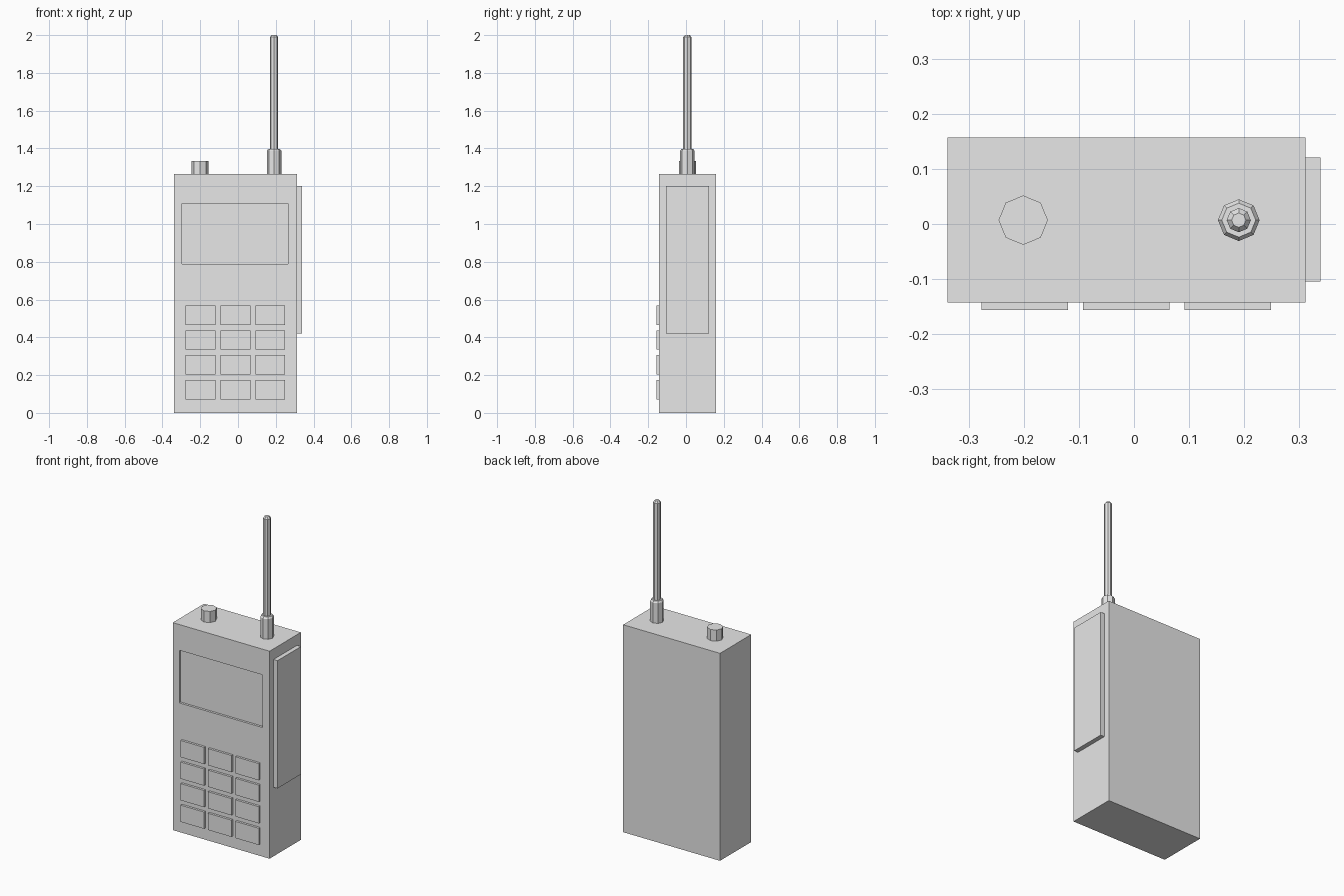
import bpy
import bmesh
from math import tau, cos, sin

default = bpy.data.objects.get("Cube")
if default:
    bpy.data.objects.remove(default, do_unlink=True)

# One plain grey for every part
grey = bpy.data.materials.new("plain_grey")
grey.use_nodes = True
grey.diffuse_color = (0.8, 0.8, 0.8, 1)
grey.node_tree.nodes["Principled BSDF"].inputs["Base Color"].default_value = (0.8, 0.8, 0.8, 1)


def finish(name, bm):
    bmesh.ops.recalc_face_normals(bm, faces=bm.faces)
    mesh = bpy.data.meshes.new(name)
    bm.to_mesh(mesh)
    bm.free()
    mesh.materials.append(grey)
    obj = bpy.data.objects.new(name, mesh)
    bpy.context.collection.objects.link(obj)
    return obj


def box(name, xs, ys, zs):
    """Box between the given limits on each axis."""
    bm = bmesh.new()
    bmesh.ops.create_cube(bm, size=1)
    for v in bm.verts:
        v.co = [lim[0] if c < 0 else lim[1] for c, lim in zip(v.co, (xs, ys, zs))]
    return finish(name, bm)


def turned(name, x, y, profile, sides=8):
    """Faceted solid of revolution from (radius, height) pairs."""
    bm = bmesh.new()
    rings = [[bm.verts.new((x + r * cos(tau * i / sides), y + r * sin(tau * i / sides), z))
              for i in range(sides)] for r, z in profile]
    for low, high in zip(rings, rings[1:]):
        for i in range(sides):
            j = (i + 1) % sides
            bm.faces.new((low[i], low[j], high[j], high[i]))
    bm.faces.new(rings[0])
    bm.faces.new(rings[-1])
    return finish(name, bm)


FRONT, TOP, SIDE = -0.143, 1.265, 0.313

# Case with a shallow recessed screen
case = box("case", (-0.34, SIDE), (FRONT, 0.158), (0, TOP))
cutter = box("screen_cutter", (-0.296, 0.264), (FRONT - 0.1, FRONT + 0.014), (0.787, 1.108))
cutter.hide_render = True
cut = case.modifiers.new("screen_recess", 'BOOLEAN')
cut.operation = 'DIFFERENCE'
cut.solver = 'EXACT'
cut.object = cutter
bpy.context.view_layer.objects.active = case
bpy.ops.object.modifier_apply(modifier=cut.name)
bpy.data.objects.remove(cutter, do_unlink=True)

# Raised plate on the left side
box("side_plate", (SIDE, 0.34), (-0.105, 0.121), (0.421, 1.2))

# Keypad
for row in range(4):
    for col in range(3):
        x = -0.278 + col * 0.185
        z = 0.072 + row * 0.1315
        box(f"key_{row + 1}_{col + 1}", (x, x + 0.158), (FRONT - 0.014, FRONT), (z, z + 0.102))

# Knob and antenna on top
turned("knob", -0.202, 0.007, [(0.045, TOP), (0.045, 1.333)])
turned("antenna_base", 0.191, 0.007, [(0.038, TOP), (0.038, 1.388), (0.031, 1.398)])
turned("antenna_rod", 0.191, 0.007, [(0.022, 1.39), (0.022, 1.989), (0.013, 2.0)])
